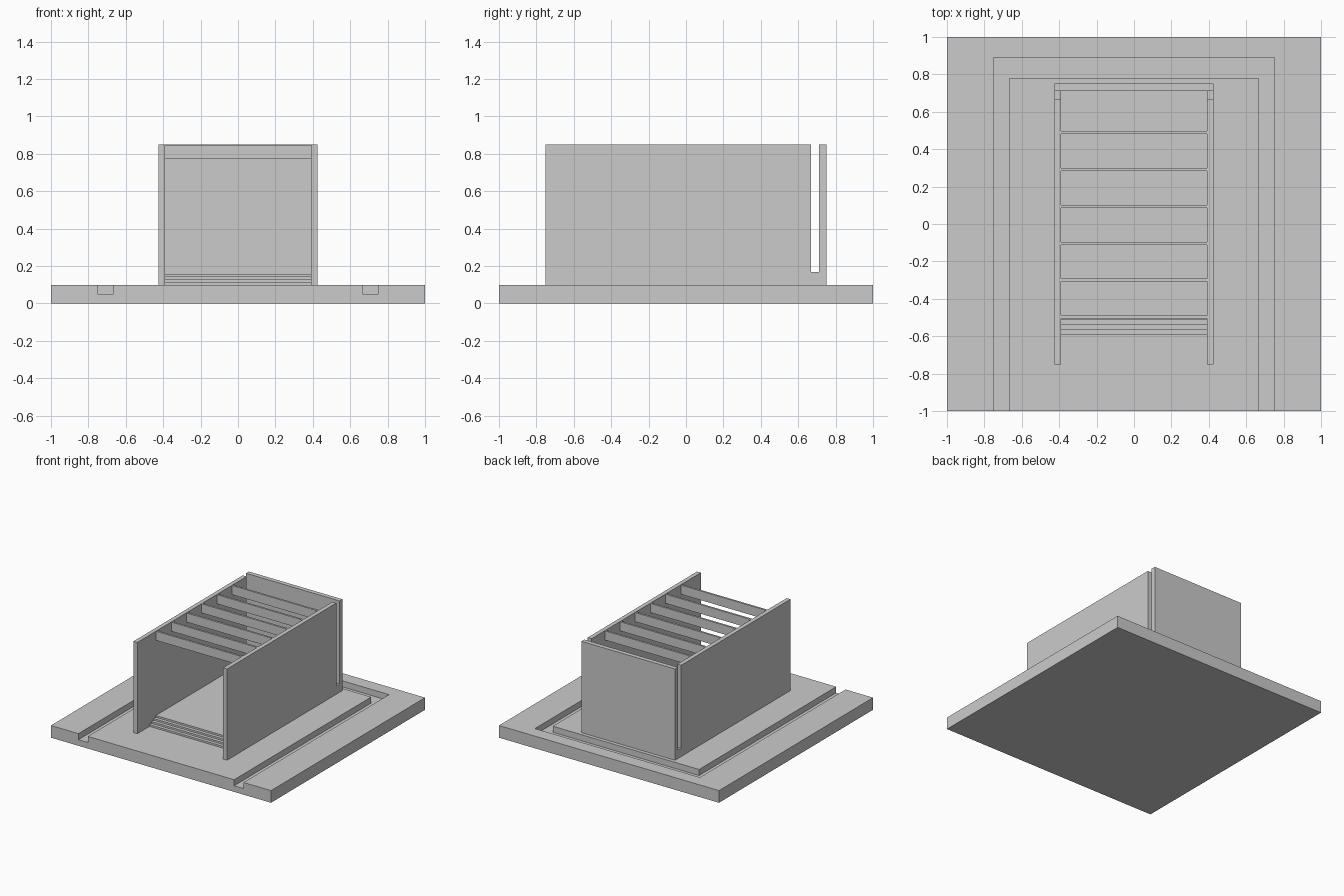
import bpy, bmesh

if "Cube" in bpy.data.objects:
    bpy.data.objects.remove(bpy.data.objects["Cube"])


def prism(name, pts, axis, lo, hi):
    """Extrude a flat outline along x or z between lo and hi."""
    bm = bmesh.new()
    co = [(lo, a, b) if axis == 'x' else (a, b, lo) for a, b in pts]
    face = bm.faces.new([bm.verts.new(c) for c in co])
    geom = bmesh.ops.extrude_face_region(bm, geom=[face])['geom']
    d = hi - lo
    bmesh.ops.translate(bm, vec=(d, 0, 0) if axis == 'x' else (0, 0, d),
                        verts=[g for g in geom if isinstance(g, bmesh.types.BMVert)])
    bmesh.ops.recalc_face_normals(bm, faces=bm.faces[:])
    me = bpy.data.meshes.new(name)
    bm.to_mesh(me)
    bm.free()
    ob = bpy.data.objects.new(name, me)
    bpy.context.collection.objects.link(ob)
    return ob


def box(name, x0, x1, y0, y1, z0, z1):
    return prism(name, [(x0, y0), (x1, y0), (x1, y1), (x0, y1)], 'z', z0, z1)


def u_outline(xo, xi, front, yi, yo):
    """Plan outline of a U that is open towards the front."""
    return [(-xo, front), (-xi, front), (-xi, yi), (xi, yi),
            (xi, front), (xo, front), (xo, yo), (-xo, yo)]


def cut(ob, cutter):
    cutter.hide_render = True
    mod = ob.modifiers.new("cut", 'BOOLEAN')
    mod.operation = 'DIFFERENCE'
    mod.solver = 'EXACT'
    mod.object = cutter
    bpy.context.view_layer.objects.active = ob
    bpy.ops.object.modifier_apply(modifier=mod.name)
    bpy.data.objects.remove(cutter)


# Base plate with a U-shaped groove open at the front
plate = box("base_plate", -1, 1, -1, 1, 0, 0.1)
cut(plate, prism("groove_cutter", u_outline(0.75, 0.665, -1.1, 0.78, 0.89), 'z', 0.05, 0.2))

# Side and back walls in one piece, slotted for a sliding gate
walls = prism("walls", u_outline(0.425, 0.39, -0.75, 0.713, 0.75), 'z', 0.1, 0.85)
cut(walls, box("slot_cutter", -0.6, 0.6, 0.669, 0.712, 0.168, 1.0))

# Raised floor with four shallow entry steps
steps = [(0.713, 0.1)]
z = 0.1
for i in range(4):
    y = -0.592 + 0.0275 * i
    steps.append((y, z))
    z += 0.0145
    steps.append((y, z))
steps.append((0.713, z))
prism("stepped_floor", steps, 'x', -0.39, 0.39)

# Roof slats between the walls
for i in range(6):
    y = -0.497 + 0.197 * i
    box(f"roof_slat_{i + 1}", -0.39, 0.39, y - 0.008, y + 0.008, 0.773, 0.848)
